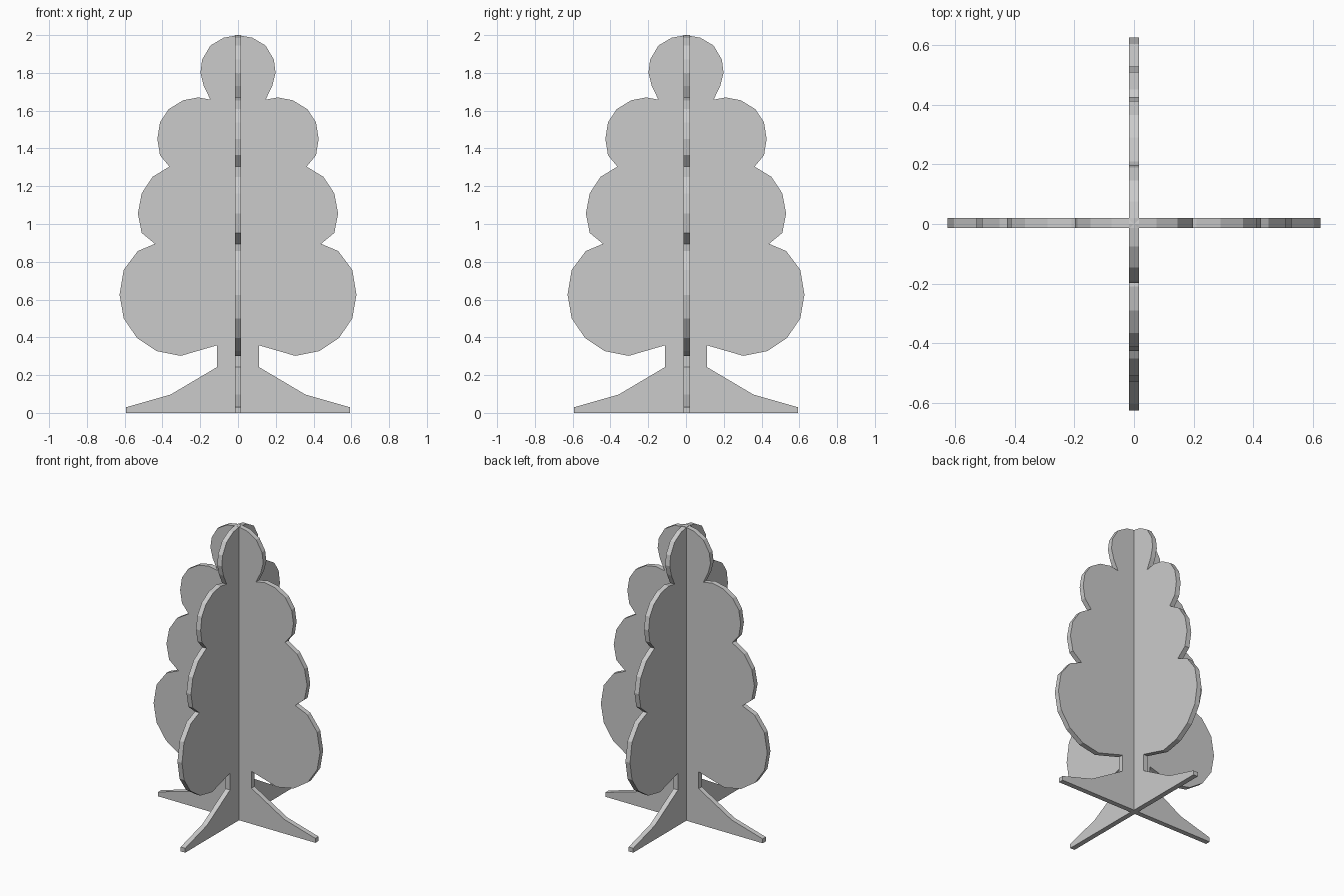
import bpy, bmesh
from math import pi
from mathutils import Matrix

if "Cube" in bpy.data.objects:
    bpy.data.objects.remove(bpy.data.objects["Cube"])

# Right half of the tree outline (x, z), from foot to crown
HALF = [
    # splayed foot and trunk
    (0.592, 0.0), (0.592, 0.03), (0.357, 0.097), (0.11, 0.243), (0.11, 0.358),
    # lowest foliage lobe
    (0.303, 0.302), (0.43, 0.327), (0.535, 0.397), (0.605, 0.50), (0.627, 0.625),
    (0.605, 0.757), (0.53, 0.857), (0.44, 0.895),
    # second lobe
    (0.51, 0.953), (0.53, 1.055), (0.51, 1.162), (0.452, 1.25), (0.363, 1.304),
    # third lobe
    (0.413, 1.364), (0.427, 1.45), (0.413, 1.538), (0.367, 1.608), (0.29, 1.655),
    (0.21, 1.67), (0.146, 1.658),
    # top ball
    (0.181, 1.73), (0.199, 1.80), (0.19, 1.87), (0.146, 1.945), (0.076, 1.986),
]
OUTLINE = HALF + [(0.0, 2.0)] + [(-x, z) for x, z in reversed(HALF)]
THICKNESS = 0.034


def tree_panel(name, angle, offset_y):
    """Flat cut-out of the tree, extruded and turned about z."""
    bm = bmesh.new()
    face = bm.faces.new([bm.verts.new((x, -THICKNESS / 2, z)) for x, z in OUTLINE])
    ext = bmesh.ops.extrude_face_region(bm, geom=[face])
    moved = [v for v in ext["geom"] if isinstance(v, bmesh.types.BMVert)]
    bmesh.ops.translate(bm, verts=moved, vec=(0, THICKNESS, 0))
    bmesh.ops.recalc_face_normals(bm, faces=bm.faces)
    bm.transform(Matrix.Translation((0, offset_y, 0)) @ Matrix.Rotation(angle, 4, "Z"))
    mesh = bpy.data.meshes.new(name)
    bm.to_mesh(mesh)
    bm.free()
    obj = bpy.data.objects.new(name, mesh)
    bpy.context.collection.objects.link(obj)
    return obj


# Two crossing panels
tree_panel("wide_tree_panel", 0, 0.004)
tree_panel("cross_tree_panel", pi / 2, 0.0)
